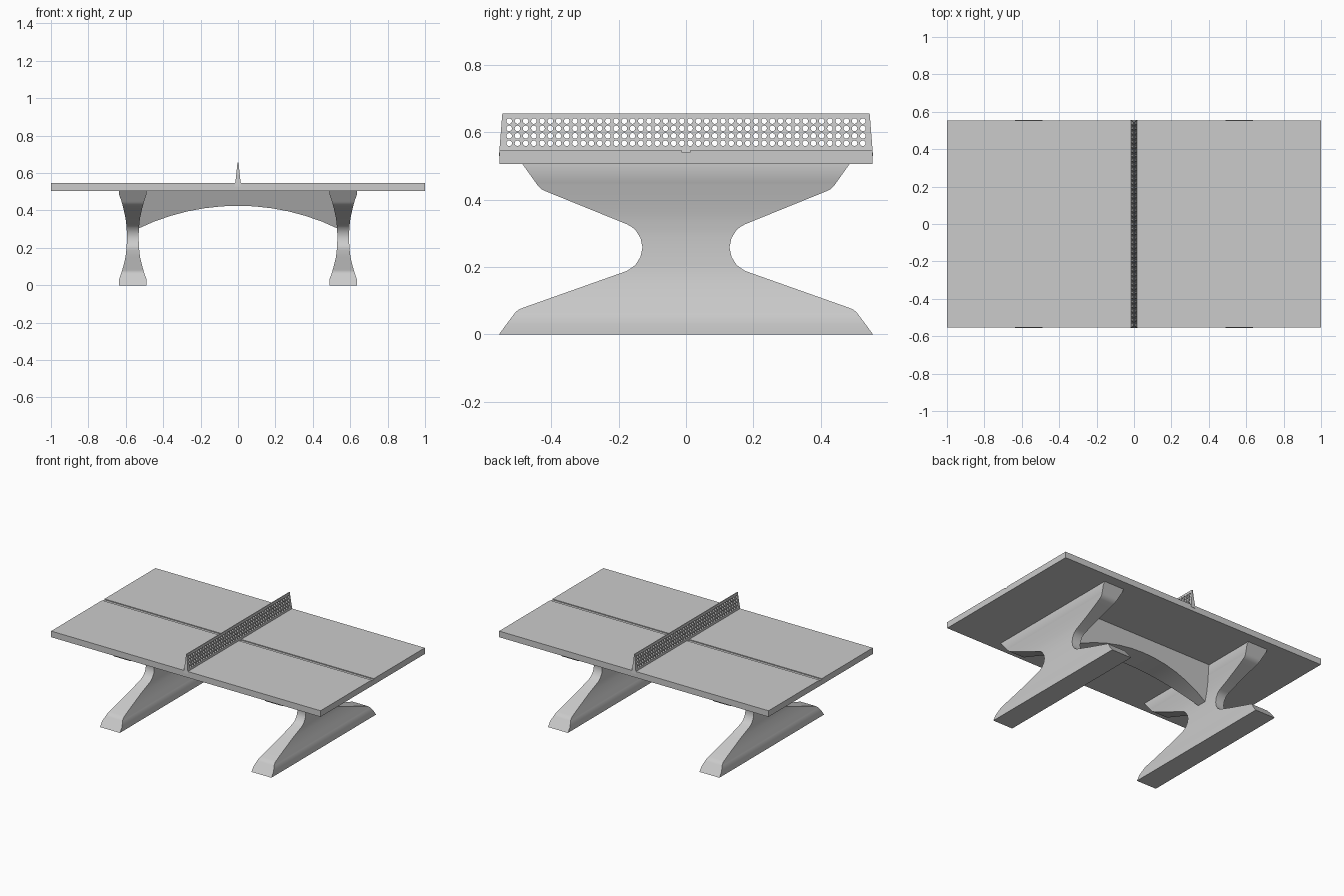
import bpy, bmesh, math
from mathutils import Matrix

if "Cube" in bpy.data.objects:
    bpy.data.objects.remove(bpy.data.objects["Cube"])


def make_object(name, bm):
    bmesh.ops.recalc_face_normals(bm, faces=bm.faces)
    mesh = bpy.data.meshes.new(name)
    bm.to_mesh(mesh)
    bm.free()
    ob = bpy.data.objects.new(name, mesh)
    bpy.context.collection.objects.link(ob)
    return ob


def loft(name, rings):
    """Skin a list of equal-length closed rings and cap both ends."""
    bm = bmesh.new()
    loops = [[bm.verts.new(p) for p in ring] for ring in rings]
    n = len(loops[0])
    for a, b in zip(loops, loops[1:]):
        for i in range(n):
            j = (i + 1) % n
            bm.faces.new((a[i], a[j], b[j], b[i]))
    bm.faces.new(loops[0])
    bm.faces.new(loops[-1])
    return make_object(name, bm)


def smooth(ob, degrees=25):
    bpy.ops.object.select_all(action='DESELECT')
    ob.select_set(True)
    bpy.context.view_layer.objects.active = ob
    bpy.ops.object.shade_smooth_by_angle(angle=math.radians(degrees))


def lerp_table(table, z):
    for (z0, v0), (z1, v1) in zip(table, table[1:]):
        if z <= z1:
            return v0 + (v1 - v0) * (z - z0) / (z1 - z0)
    return table[-1][1]


TOP, UNDER, HALF_Y = 0.546, 0.505, 0.553

# Table top with a shallow centre-line groove
section = [(-HALF_Y, UNDER), (HALF_Y, UNDER), (HALF_Y, TOP), (0.012, TOP),
           (0.012, TOP - 0.006), (-0.012, TOP - 0.006), (-0.012, TOP), (-HALF_Y, TOP)]
loft("table_top", [[(x, y, z) for y, z in section] for x in (-1, 1)])

# Legs: outline (z, half depth) and waisted thickness (z, half width)
depth = [(0, 0.555), (0.066, 0.506), (0.075, 0.494), (0.081, 0.478), (0.188, 0.176),
         (0.195, 0.165), (0.206, 0.150), (0.23, 0.135), (0.258, 0.129), (0.286, 0.135),
         (0.31, 0.150), (0.32, 0.163), (0.327, 0.176), (0.424, 0.415), (0.431, 0.429),
         (0.442, 0.440), (0.505, 0.485)]
width = [(0, 0.074), (0.03, 0.074), (0.06, 0.063), (0.1, 0.051), (0.15, 0.039),
         (0.2, 0.033), (0.258, 0.031), (0.31, 0.033), (0.36, 0.039), (0.41, 0.050),
         (0.45, 0.061), (0.488, 0.074), (0.505, 0.074)]
levels = sorted({z for z, _ in depth + width})
for side, cx in (("left", -0.5625), ("right", 0.5625)):
    rings = []
    for z in levels:
        w, d = lerp_table(width, z), lerp_table(depth, z)
        rings.append([(cx - w, -d, z), (cx + w, -d, z), (cx + w, d, z), (cx - w, d, z)])
    smooth(loft(side + "_leg", rings))

# Arched beam between the legs, narrowing downwards
R, SPAN, STEPS = 1.23, 0.54, 12
rings = []
for i in range(STEPS + 1):
    x = SPAN * (2 * i / STEPS - 1)
    z = 0.425 - R + math.sqrt(R * R - x * x)
    low = 0.03 + 0.09 * (z - 0.30) / 0.205
    rings.append([(x, -low, z), (x, low, z), (x, 0.12, UNDER), (x, -0.12, UNDER)])
smooth(loft("arched_beam", rings))

# Net: flared foot, thin top, ends leaning slightly inwards
flare = [(0.529, 0.018), (0.546, 0.015), (0.565, 0.0125), (0.59, 0.0095),
         (0.62, 0.0065), (0.656, 0.003)]
rings = []
for z, w in flare:
    e = 0.555 - 0.010 * (z - 0.529) / 0.127
    rings.append([(-w, -e, z), (w, -e, z), (w, e, z), (-w, e, z)])
net = loft("net", rings)

# Rows of round holes through the net
bm = bmesh.new()
for row in range(4):
    for col in range(44):
        place = (Matrix.Translation((0, (col - 21.5) * 0.0244, 0.567 + row * 0.022))
                 @ Matrix.Rotation(math.pi / 2, 4, 'Y'))
        bmesh.ops.create_cone(bm, cap_ends=True, segments=14, radius1=0.0083,
                              radius2=0.0083, depth=0.1, matrix=place)
cutter = make_object("net_hole_cutter", bm)
cutter.hide_render = True
cutter.hide_set(True)
cut = net.modifiers.new("holes", 'BOOLEAN')
cut.operation = 'DIFFERENCE'
cut.solver = 'EXACT'
cut.object = cutter
